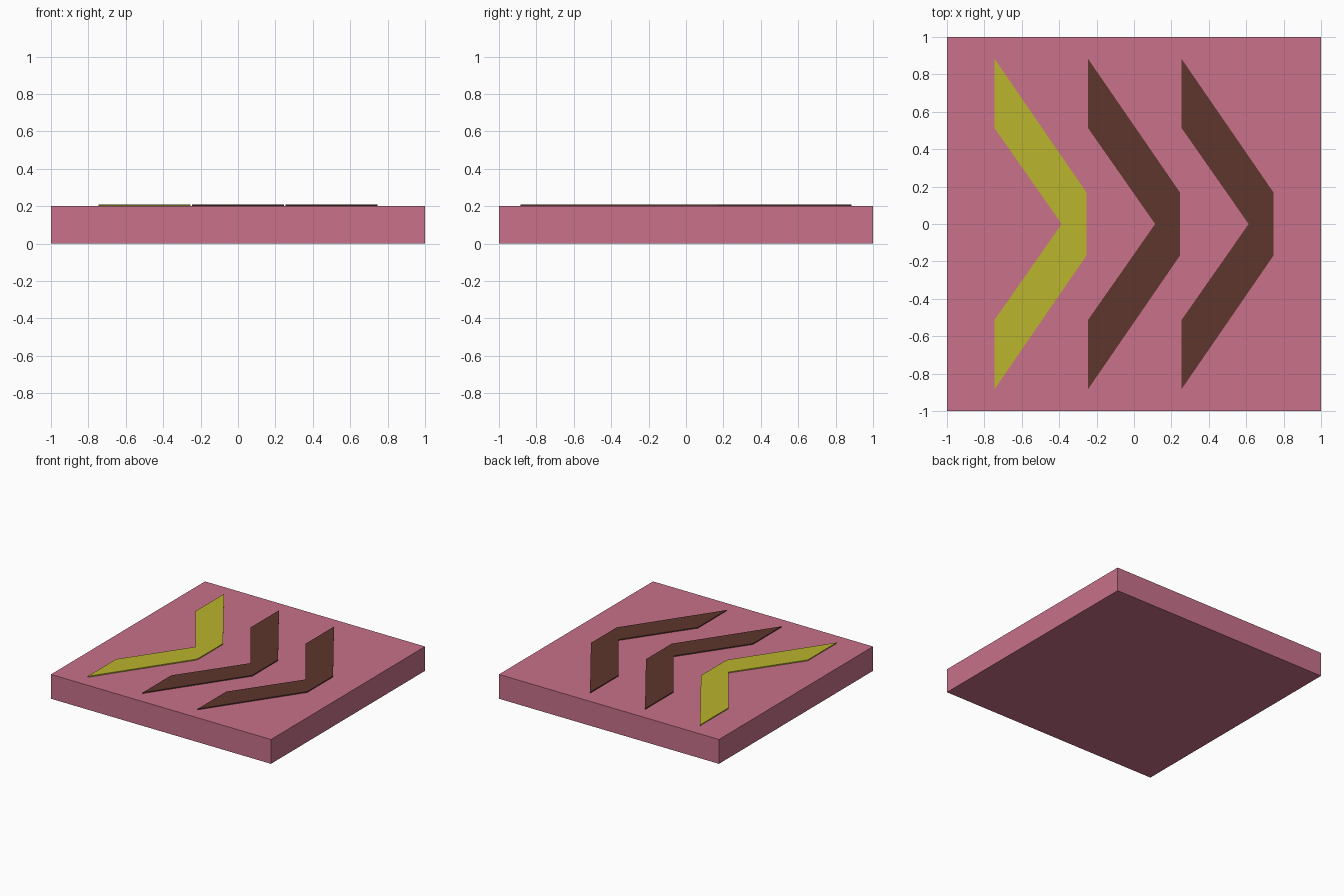
import bpy
import bmesh

if "Cube" in bpy.data.objects:
    bpy.data.objects.remove(bpy.data.objects["Cube"])


def material(name, color):
    mat = bpy.data.materials.new(name)
    mat.diffuse_color = (*color, 1)
    mat.use_nodes = True
    mat.node_tree.nodes["Principled BSDF"].inputs["Base Color"].default_value = mat.diffuse_color
    return mat


def extruded_part(name, outline, bottom, top, mat):
    """Flat-faced solid from an anticlockwise outline in plan."""
    bm = bmesh.new()
    face = bm.faces.new([bm.verts.new((x, y, bottom)) for x, y in outline])
    result = bmesh.ops.extrude_face_region(bm, geom=[face], use_keep_orig=True)
    raised = [v for v in result["geom"] if isinstance(v, bmesh.types.BMVert)]
    bmesh.ops.translate(bm, verts=raised, vec=(0, 0, top - bottom))
    bmesh.ops.recalc_face_normals(bm, faces=bm.faces)
    mesh = bpy.data.meshes.new(name)
    bm.to_mesh(mesh)
    bm.free()
    mesh.materials.append(mat)
    obj = bpy.data.objects.new(name, mesh)
    bpy.context.collection.objects.link(obj)
    return obj


pink = material("pink", (0.578, 0.165, 0.254))
yellow = material("yellow", (0.491, 0.462, 0.026))
brown = material("brown", (0.112, 0.037, 0.026))

# Square base slab
extruded_part("base_slab", [(-1, -1), (1, -1), (1, 1), (-1, 1)], 0, 0.2, pink)

# Raised chevrons pointing along +x; upper half is mirrored to the lower half
upper = [(0.247, 0.167), (-0.247, 0.885), (-0.247, 0.515)]
lower = [(x, -y) for x, y in reversed(upper)]
chevron = upper + [(0.113, 0)] + lower

for name, x_pos, mat in [("rear_chevron", -0.5, yellow),
                         ("middle_chevron", 0, brown),
                         ("lead_chevron", 0.5, brown)]:
    extruded_part(name, [(x + x_pos, y) for x, y in chevron], 0.2, 0.208, mat)
